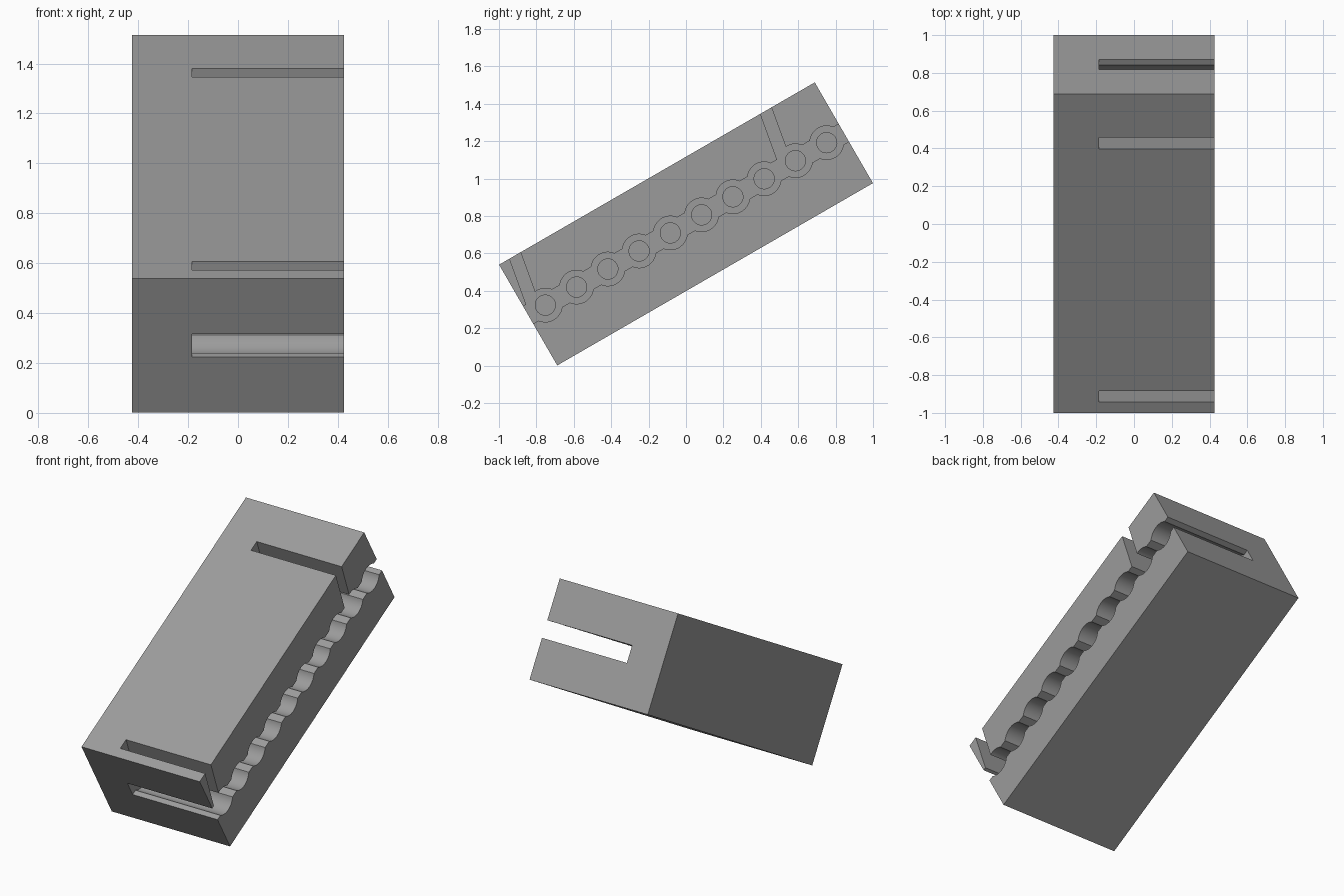
import bpy, bmesh, math
from mathutils import Matrix

if "Cube" in bpy.data.objects:
    bpy.data.objects.remove(bpy.data.objects["Cube"])

L, H, W = 1.949, 0.622, 0.85          # block length, height, width
PITCH, N = 0.193, 10                  # scallop spacing and count
R_SCALLOP, R_HOLE, NECK = 0.09, 0.054, 0.054
FLOOR_X = -0.185                      # inner floor of the side slot

grey = bpy.data.materials.new("grey")
grey.diffuse_color = (0.33, 0.33, 0.33, 1)
grey.use_nodes = True
grey.node_tree.nodes["Principled BSDF"].inputs["Base Color"].default_value = grey.diffuse_color


def prism(name, profile, x0, x1):
    """Extrude a (length, height) profile across the width."""
    bm = bmesh.new()
    face = bm.faces.new([bm.verts.new((x0, u, v)) for u, v in profile])
    res = bmesh.ops.extrude_face_region(bm, geom=[face])
    moved = [g for g in res["geom"] if isinstance(g, bmesh.types.BMVert)]
    bmesh.ops.translate(bm, verts=moved, vec=(x1 - x0, 0, 0))
    bmesh.ops.recalc_face_normals(bm, faces=bm.faces)
    mesh = bpy.data.meshes.new(name)
    bm.to_mesh(mesh)
    bm.free()
    mesh.materials.append(grey)
    obj = bpy.data.objects.new(name, mesh)
    bpy.context.collection.objects.link(obj)
    return obj


def cut(target, cutter):
    mod = target.modifiers.new("cut", "BOOLEAN")
    mod.operation, mod.solver, mod.object = "DIFFERENCE", "EXACT", cutter
    bpy.ops.object.modifier_apply(modifier=mod.name)
    bpy.data.objects.remove(cutter)


# Main block
block = prism("slotted_block", [(-L/2, -H/2), (L/2, -H/2), (L/2, H/2), (-L/2, H/2)], -W/2, W/2)
bpy.context.view_layer.objects.active = block
block.select_set(True)

# Scalloped channel running the full length, open on the right side
centres = [(i - (N - 1) / 2) * PITCH for i in range(N)]
start = math.asin(NECK / R_SCALLOP)
upper = [(-L/2 - 0.1, NECK)]
for c in centres:
    for k in range(17):
        a = math.pi - start - (math.pi - 2 * start) * k / 16
        upper.append((c + R_SCALLOP * math.cos(a), R_SCALLOP * math.sin(a)))
upper.append((L/2 + 0.1, NECK))
lower = [(u, -v) for u, v in reversed(upper)]
cut(block, prism("channel_cutter", upper + lower, FLOOR_X, W/2 + 0.1))

# Two slanted slots from the top face down to the channel
slope = math.tan(math.radians(10))
for top_u in (-0.876, 0.673):
    pts = []
    for v, sides in ((0.045, (-1, 1)), (H/2 + 0.1, (1, -1))):
        for s in sides:
            pts.append((top_u + s * 0.034 - (H/2 - v) * slope, v))
    cut(block, prism("slot_cutter", pts, FLOOR_X, W/2 + 0.1))

# Blind round holes in the channel floor
for c in centres:
    ring = [(c + R_HOLE * math.cos(k * math.tau / 32), R_HOLE * math.sin(k * math.tau / 32))
            for k in range(32)]
    cut(block, prism("hole_cutter", ring, FLOOR_X - 0.12, FLOOR_X + 0.05))

# Tilt the block onto its lower front edge
block.data.transform(Matrix.Translation((0, 0, 0.7575)) @ Matrix.Rotation(math.radians(30), 4, "X"))
bpy.ops.object.shade_smooth_by_angle(angle=math.radians(25))
